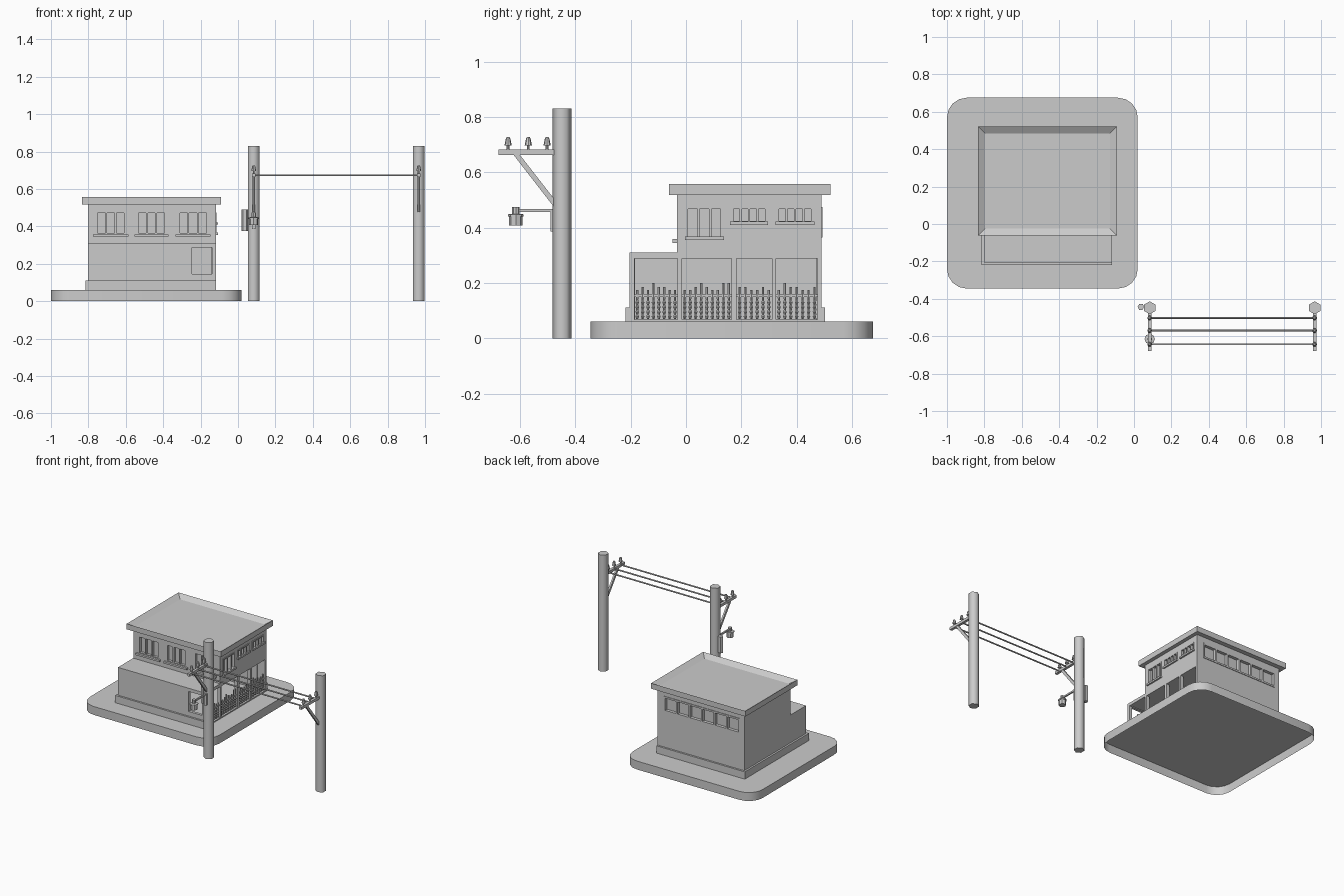
import bpy, bmesh, math, random
from mathutils import Vector, Matrix

if "Cube" in bpy.data.objects:
    bpy.data.objects.remove(bpy.data.objects["Cube"])

random.seed(4)
XR, XL = -0.118, -0.802          # right and left walls
YF, YU, YB = -0.205, -0.033, 0.49  # lower front, upper front, back


def finish(name, bm, smooth=False):
    bmesh.ops.recalc_face_normals(bm, faces=bm.faces)
    me = bpy.data.meshes.new(name)
    bm.to_mesh(me)
    bm.free()
    ob = bpy.data.objects.new(name, me)
    bpy.context.collection.objects.link(ob)
    bpy.context.view_layer.objects.active = ob
    if smooth:
        bpy.ops.object.select_all(action='DESELECT')
        ob.select_set(True)
        bpy.ops.object.shade_smooth_by_angle(angle=math.radians(62))
    return ob


def add_box(bm, x0, x1, y0, y1, z0, z1):
    m = Matrix.Translation(((x0 + x1) / 2, (y0 + y1) / 2, (z0 + z1) / 2)) @ \
        Matrix.Diagonal((x1 - x0, y1 - y0, z1 - z0, 1))
    bmesh.ops.create_cube(bm, size=1, matrix=m)


def boxes(name, items):
    bm = bmesh.new()
    for b in items:
        add_box(bm, *b)
    return finish(name, bm)


def prism(bm, pts, offset, open_start=False):
    """Extrude a planar outline along an offset."""
    a = [bm.verts.new(p) for p in pts]
    b = [bm.verts.new(Vector(p) + Vector(offset)) for p in pts]
    n = len(pts)
    for i in range(n):
        bm.faces.new((a[i], a[(i + 1) % n], b[(i + 1) % n], b[i]))
    bm.faces.new(b)
    if not open_start:
        bm.faces.new(a[::-1])


def lathe(bm, x, y, profile, sides, turn=0.0):
    """Stack rings of (radius, z) around a vertical axis, capped."""
    rings = [[bm.verts.new((x + r * math.cos(turn + math.tau * i / sides),
                            y + r * math.sin(turn + math.tau * i / sides), z))
              for i in range(sides)] for r, z in profile]
    for a, b in zip(rings, rings[1:]):
        for i in range(sides):
            j = (i + 1) % sides
            bm.faces.new((a[i], a[j], b[j], b[i]))
    bm.faces.new(rings[0][::-1])
    bm.faces.new(rings[-1])


# Rounded pavement slab, open underneath
bm = bmesh.new()
outline = []
for k, (sx, sy) in enumerate([(1, 1), (-1, 1), (-1, -1), (1, -1)]):
    for i in range(5):
        a = math.pi / 2 * (k + i / 4)
        outline.append((-0.49 + sx * 0.405 + 0.105 * math.cos(a),
                        0.165 + sy * 0.405 + 0.105 * math.sin(a), 0))
prism(bm, outline, (0, 0, 0.06), open_start=True)
finish("pavement_slab", bm, True)

# Stepped building body
bm = bmesh.new()
prof = [(YF, 0.06), (YB, 0.06), (YB, 0.52), (YU, 0.52), (YU, 0.31), (YF, 0.31)]
prism(bm, [(XL, y, z) for y, z in prof], (XR - XL, 0, 0))
body = finish("building_walls", bm)

# Window and opening layout
front_wins = [(-0.76, -0.60), (-0.54, -0.385), (-0.32, -0.16)]
right_wins = [(0.0, 0.133, 0.36, 0.475, 3), (0.163, 0.293, 0.415, 0.475, 4),
              (0.328, 0.46, 0.415, 0.475, 4)]
back_win = (-0.77, -0.17, 0.365, 0.475)
bays = [(-0.186, -0.03), (-0.015, 0.165), (0.183, 0.31), (0.325, 0.475)]
D = 0.022                         # window recess depth

cuts = [(XL + 0.02, XR - 0.024, YF + 0.02, YB - 0.02, 0.066, 0.292)]
cuts += [(a, b, YU - 0.02, YU + D, 0.355, 0.482) for a, b in front_wins]
cuts += [(XR - D, XR + 0.02, a, b, c, d) for a, b, c, d, n in right_wins]
cuts += [(back_win[0], back_win[1], YB - D, YB + 0.02, *back_win[2:])]
cuts += [(XR - 0.06, XR + 0.02, a, b, 0.068, 0.288) for a, b in bays]
cuts += [(-0.245, -0.14, YF - 0.02, YF + 0.05, 0.145, 0.287)]
for c in cuts:
    cutter = boxes("cutter", [c])
    bpy.context.view_layer.objects.active = body
    mod = body.modifiers.new("cut", 'BOOLEAN')
    mod.operation, mod.solver, mod.object = 'DIFFERENCE', 'EXACT', cutter
    bpy.ops.object.modifier_apply(modifier=mod.name)
    bpy.data.objects.remove(cutter)


def window_frame(name, wall, sign, axis, a, b, c, d, panes, t=0.009, out=0.004):
    """Frame with mullions; axis is the wall normal, sign its direction."""
    near, far = sorted((wall + sign * out, wall - sign * D * 0.8))
    spans = [(a, b, c, c + t), (a, b, d - t, d)]
    for i in range(panes + 1):
        m = a + t / 2 + (b - a - t) * i / panes
        spans.append((m - t / 2, m + t / 2, c, d))
    if axis == 'x':
        return boxes(name, [(near, far, p, q, r, s) for p, q, r, s in spans])
    return boxes(name, [(p, q, near, far, r, s) for p, q, r, s in spans])


# Window frames and sills
for i, (a, b) in enumerate(front_wins):
    window_frame(f"front_window_{i}", YU, -1, 'y', a, b, 0.355, 0.482, 3, out=0)
    boxes(f"front_sill_{i}", [(a - 0.014, b + 0.014, YU - 0.015, YU + 0.01, 0.345, 0.358)])
for i, (a, b, c, d, n) in enumerate(right_wins):
    window_frame(f"right_window_{i}", XR, 1, 'x', a, b, c, d, n, 0.008)
    boxes(f"right_sill_{i}", [(XR - 0.01, XR + 0.011, a - 0.004, b + 0.004, c - 0.005, c + 0.007)])
window_frame("back_window_band", YB, 1, 'y', *back_win, 6, 0.012)

# Plinth on front, left and back, joined at the corners
P = 0.013
boxes("plinth", [(XL - P, XL, YF - P, YB + P, 0.06, 0.112),
                 (XL, XR, YF - P, YF, 0.06, 0.112), (XL, XR, YB, YB + P, 0.06, 0.112)])

# Roof cap with a raised parapet
bm = bmesh.new()
add_box(bm, -0.834, -0.091, -0.062, 0.522, 0.518, 0.557)
top = max(bm.faces, key=lambda f: f.calc_center_median().z)
bmesh.ops.inset_region(bm, faces=[top], thickness=0.054)
bmesh.ops.translate(bm, verts=top.verts, vec=(0, 0, -0.024))
finish("roof_cap", bm)

# Beaded railings in the side bays
for k, (a, b) in enumerate(bays):
    bm = bmesh.new()
    n = round((b - a) / 0.02)
    for i in range(n):
        y = a + (i + 0.5) * (b - a) / n
        beads = [(0.0075 if j % 2 else 0.004, 0.07 + 0.0085 * j) for j in range(9)]
        h = random.choice((0.175, 0.185, 0.2))
        lathe(bm, XR - 0.012, y, beads + [(0.005, 0.145), (0.005, h)], 6)
    add_box(bm, XR - 0.016, XR - 0.008, a, b, 0.15, 0.158)
    finish(f"railing_{k}", bm)

# Utility poles with crossarms, braces and insulators
PY = -0.448
wire_y = (-0.643, -0.57, -0.502)
for side, px in (("left", 0.084), ("right", 0.966)):
    bm = bmesh.new()
    lathe(bm, px, PY, [(0.0345, 0), (0.0345, 0.83)], 6, math.pi / 6)
    finish(f"pole_{side}", bm, True)
    boxes(f"crossarm_{side}", [(px - 0.009, px + 0.009, -0.678, PY, 0.663, 0.682)])
    bm = bmesh.new()
    prism(bm, [(px - 0.006, y, z) for y, z in
               ((-0.625, 0.665), (-0.602, 0.665), (-0.47, 0.495), (-0.47, 0.465))], (0.012, 0, 0))
    finish(f"brace_{side}", bm)
    bm = bmesh.new()
    for y in wire_y:
        lathe(bm, px, y, [(0.005, 0.675), (0.005, 0.697), (0.013, 0.697),
                          (0.008, 0.722), (0.005, 0.727)], 8)
    finish(f"insulators_{side}", bm)

# Wires between the poles
bm = bmesh.new()
for y in wire_y:
    ring = [(0.084, y + 0.005 * math.cos(math.tau * i / 6), 0.673 + 0.005 * math.sin(math.tau * i / 6))
            for i in range(6)]
    prism(bm, ring, (0.882, 0, 0))
finish("wires", bm, True)

# Transformer can on the left pole
bm = bmesh.new()
lathe(bm, 0.037, PY + 0.005, [(0.018, 0.375), (0.018, 0.49)], 6)
finish("transformer_can", bm)

# Street lamp with arm and mounting plate
boxes("lamp_arm", [(0.079, 0.089, -0.61, PY, 0.457, 0.468),
                   (0.074, 0.094, -0.49, PY, 0.385, 0.468)])
bm = bmesh.new()
lathe(bm, 0.084, -0.615, [(0.024, 0.407), (0.024, 0.44), (0.028, 0.44), (0.028, 0.448),
                          (0.013, 0.45), (0.013, 0.475)], 8)
finish("street_lamp", bm)
